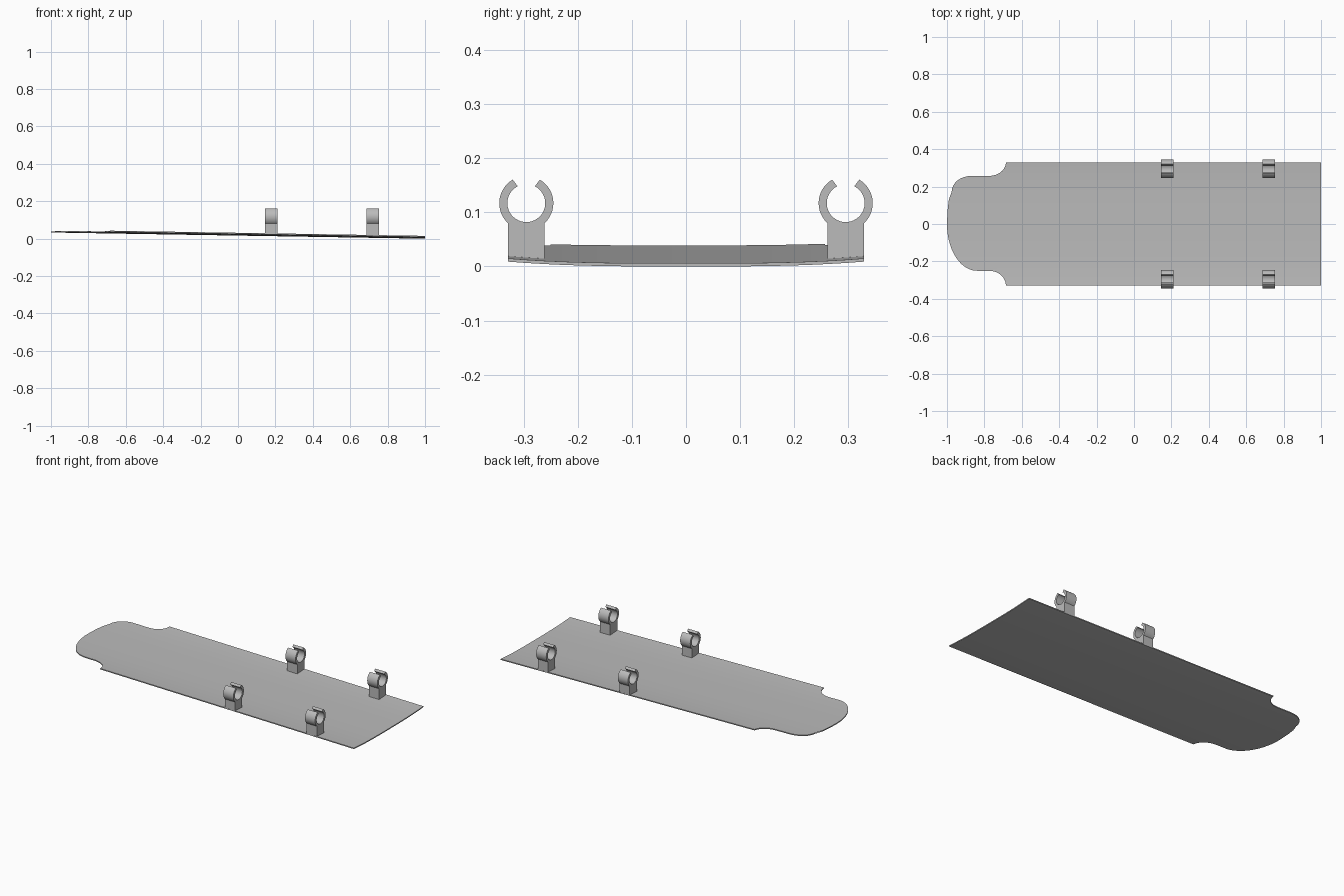
import bpy
import bmesh
import math

cube = bpy.data.objects.get("Cube")
if cube:
    bpy.data.objects.remove(cube, do_unlink=True)

HALF_W = 0.329
THICK = 0.006

grey = bpy.data.materials.new("plain grey")
grey.use_nodes = True
COLOUR = (0.5, 0.5, 0.5, 1)
grey.diffuse_color = COLOUR
grey.node_tree.nodes["Principled BSDF"].inputs["Base Color"].default_value = COLOUR


def finish(bm, name):
    bmesh.ops.recalc_face_normals(bm, faces=bm.faces)
    mesh = bpy.data.meshes.new(name)
    bm.to_mesh(mesh)
    bm.free()
    mesh.materials.append(grey)
    ob = bpy.data.objects.new(name, mesh)
    bpy.context.collection.objects.link(ob)
    bpy.ops.object.select_all(action='DESELECT')
    ob.select_set(True)
    bpy.context.view_layer.objects.active = ob
    bpy.ops.object.shade_smooth_by_angle(angle=math.radians(35))
    return ob


def arc(cx, cy, rx, ry, start, end, n=8):
    """Points on an elliptical arc, angles in degrees."""
    angles = [math.radians(start + (end - start) * i / n) for i in range(n + 1)]
    return [(cx + rx * math.cos(a), cy + ry * math.sin(a)) for a in angles]


def plate_height(x, y):
    """Top of the sloping plate, whose long edges curl up slightly."""
    return 0.0225 - 0.0165 * x + 0.009 * (abs(y) / HALF_W) ** 3


def extrude(bm, faces, vec):
    new = bmesh.ops.extrude_face_region(bm, geom=faces)["geom"]
    moved = [g for g in new if isinstance(g, bmesh.types.BMVert)]
    bmesh.ops.translate(bm, verts=moved, vec=vec)


# Plate outline: shoulders, rounded tongue and an open slot
outline = [(1, -HALF_W), (1, HALF_W), (-0.685, HALF_W)]
outline += arc(-0.775, HALF_W, 0.09, 0.072, -8, -90)
outline += arc(-0.87, 0.172, 0.105, 0.085, 90, 180)
outline += arc(-0.77, 0.157, 0.015, 0.015, 90, 0, 4)
outline += arc(-0.77, 0.145, 0.015, 0.015, 0, -90, 4)
outline += [(-0.99, 0.13), (-0.997, 0.07)]
outline += arc(-0.84, 0, 0.16, 0.25, 180, 270, 14)
outline += arc(-0.775, -HALF_W, 0.09, 0.079, 90, 8)
outline += [(-0.685, -HALF_W)]

bm = bmesh.new()
bm.faces.new([bm.verts.new((x, y, 0)) for x, y in outline])
bmesh.ops.triangulate(bm, faces=bm.faces[:])
for i in range(-9, 10):
    bmesh.ops.bisect_plane(bm, geom=bm.verts[:] + bm.edges[:] + bm.faces[:],
                           plane_co=(0, i * HALF_W / 10, 0), plane_no=(0, 1, 0))
for v in bm.verts:
    v.co.z = plate_height(v.co.x, v.co.y)
extrude(bm, bm.faces[:], (0, 0, -THICK))
finish(bm, "plate")


# Clips: an open ring on a square post
def clip(name, x, side):
    width, cz, cy = 0.067, 0.117, side * 0.295
    outer, inner, half_post = 0.05, 0.035, 0.0335
    join = math.degrees(math.acos(half_post / outer))
    x0 = x - width / 2
    foot = plate_height(x, cy) - THICK / 2
    profile = arc(cy, cz, outer, outer, 60, -join, 14)
    profile += [(cy + half_post, foot), (cy - half_post, foot)]
    profile += arc(cy, cz, outer, outer, 180 + join, 120, 14)
    profile += arc(cy, cz, inner, inner, 117, 423, 36)
    bm = bmesh.new()
    face = bm.faces.new([bm.verts.new((x0, y, z)) for y, z in profile])
    extrude(bm, [face], (width, 0, 0))
    finish(bm, name)


for place, x in (("inner", 0.177), ("end", 0.72)):
    for side_name, side in (("front", -1), ("back", 1)):
        clip(f"{side_name}_{place}_clip", x, side)
